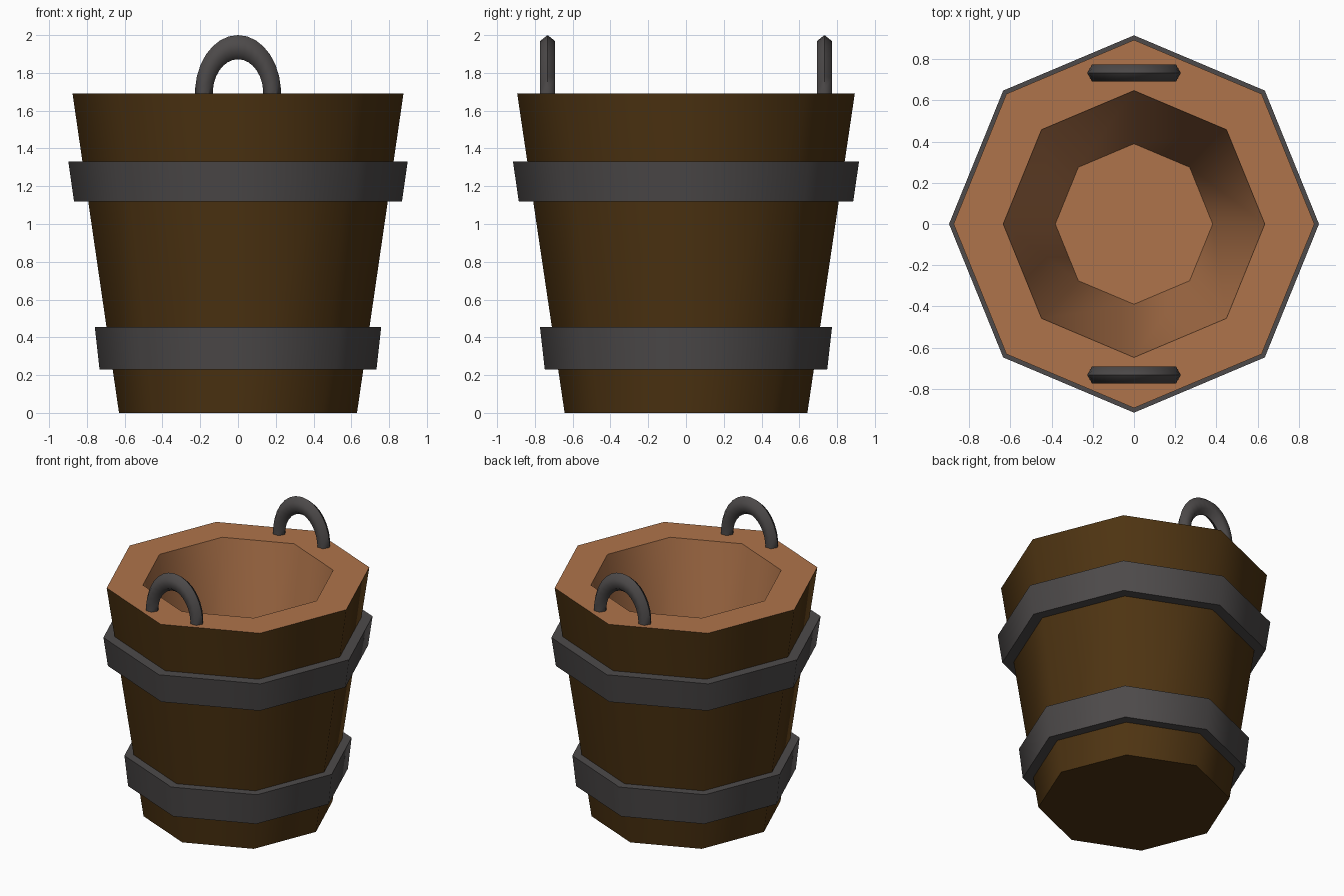
import bpy, bmesh, math

if "Cube" in bpy.data.objects:
    bpy.data.objects.remove(bpy.data.objects["Cube"])

SIDES = 8
Y_STRETCH = 1.02


def material(name, rgb):
    m = bpy.data.materials.new(name)
    m.diffuse_color = (*rgb, 1.0)
    m.use_nodes = True
    m.node_tree.nodes["Principled BSDF"].inputs["Base Color"].default_value = m.diffuse_color
    return m


dark_wood = material("dark_wood", (0.076, 0.034, 0.006))
light_wood = material("light_wood", (0.430, 0.175, 0.070))
iron = material("dark_iron", (0.074, 0.068, 0.068))


def finish(bm, name, mats):
    bmesh.ops.recalc_face_normals(bm, faces=bm.faces)
    mesh = bpy.data.meshes.new(name)
    bm.to_mesh(mesh)
    bm.free()
    for m in mats:
        mesh.materials.append(m)
    obj = bpy.data.objects.new(name, mesh)
    bpy.context.collection.objects.link(obj)
    bpy.ops.object.select_all(action='DESELECT')
    obj.select_set(True)
    bpy.context.view_layer.objects.active = obj
    bpy.ops.object.shade_smooth_by_angle(angle=math.radians(60))
    return obj


def bridge(bm, a, b, mat=0):
    n = len(a)
    for i in range(n):
        f = bm.faces.new((a[i], a[(i + 1) % n], b[(i + 1) % n], b[i]))
        f.material_index = mat


def octagon(bm, r, z):
    step = 2 * math.pi / SIDES
    return [bm.verts.new((r * math.cos(i * step), r * Y_STRETCH * math.sin(i * step), z))
            for i in range(SIDES)]


# Tub: dark outside, light rim and hollow
bm = bmesh.new()
rings = [octagon(bm, r, z) for r, z in
         [(0.63, 0.0), (0.876, 1.69), (0.635, 1.69), (0.382, 0.12)]]
for i in range(3):
    bridge(bm, rings[i], rings[i + 1], 0 if i == 0 else 1)
bm.faces.new(rings[0])
bm.faces.new(rings[3]).material_index = 1
finish(bm, "tub", [dark_wood, light_wood])


# Hoops: closed bands following the taper of the tub
def hoop(name, z0, r0, z1, r1):
    bm = bmesh.new()
    rs = [octagon(bm, r, z) for r, z in
          [(r0, z0), (r1, z1), (r1 - 0.09, z1), (r0 - 0.09, z0)]]
    for i in range(4):
        bridge(bm, rs[i], rs[(i + 1) % 4])
    finish(bm, name, [iron])


hoop("lower_hoop", 0.23, 0.733, 0.455, 0.758)
hoop("upper_hoop", 1.12, 0.868, 1.33, 0.898)


# Handles: tall arches with a six-sided section, feet sunk in the rim
def handle(name, y):
    bm = bmesh.new()
    major, minor, steps, dip = 0.181, 0.047, 16, 0.12
    prev = None
    for s in range(steps + 1):
        t = -dip + (math.pi + 2 * dip) * s / steps
        ring = []
        for k in range(6):
            a = k * math.pi / 3
            r = major + minor * math.cos(a)
            ring.append(bm.verts.new((r * math.cos(t), y + minor * math.sin(a),
                                      1.69 + 1.36 * r * math.sin(t))))
        if prev:
            bridge(bm, prev, ring)
        else:
            bm.faces.new(ring)
        prev = ring
    bm.faces.new(prev)
    finish(bm, name, [iron])


handle("front_handle", -0.733)
handle("back_handle", 0.733)
